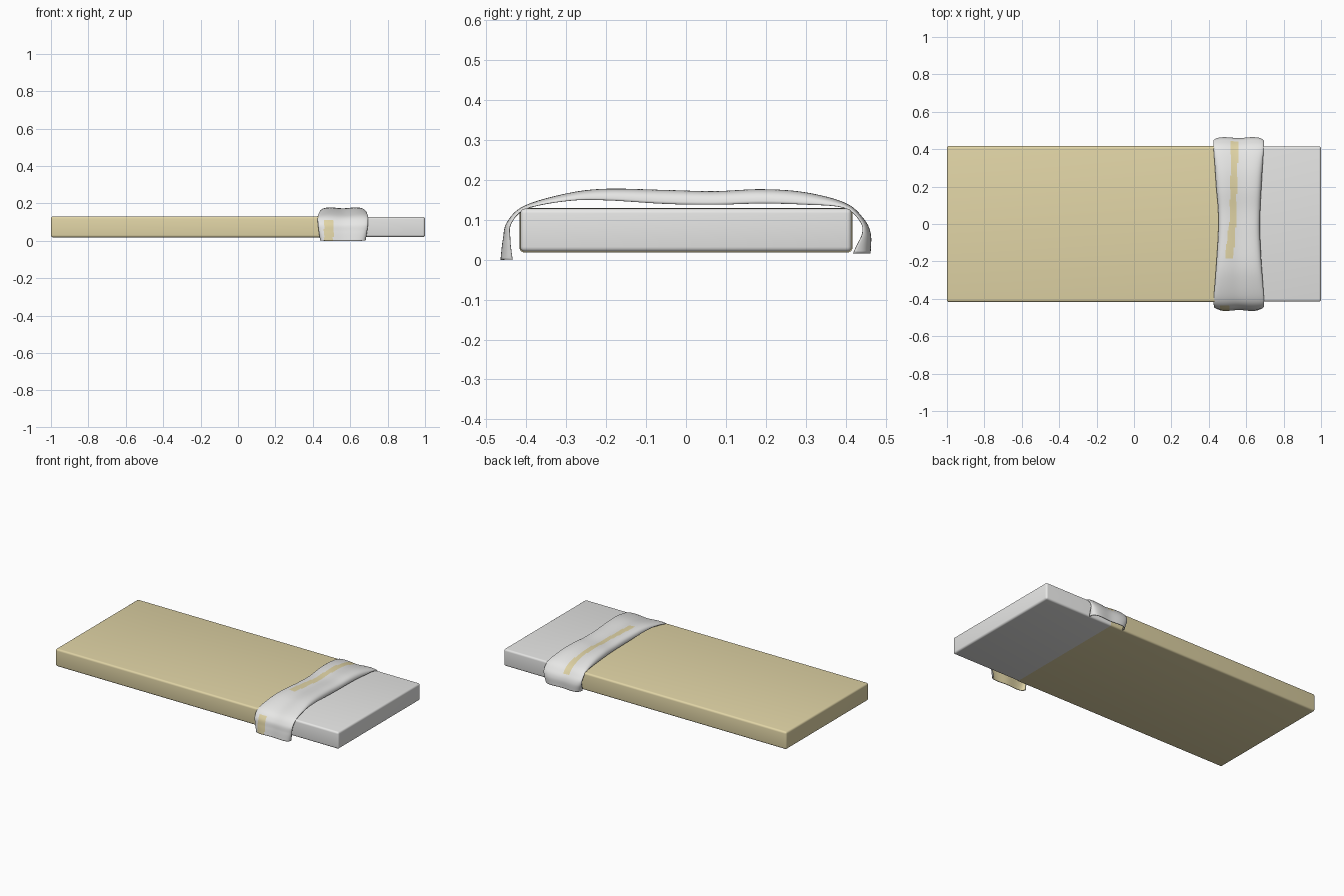
import bpy, bmesh, math
from mathutils import Vector

if "Cube" in bpy.data.objects:
    bpy.data.objects.remove(bpy.data.objects["Cube"])


def material(name, rgb):
    m = bpy.data.materials.new(name)
    m.diffuse_color = (*rgb, 1)
    m.use_nodes = True
    m.node_tree.nodes["Principled BSDF"].inputs["Base Color"].default_value = m.diffuse_color
    return m


white = material("white_linen", (0.80, 0.80, 0.79))
tan = material("tan_blanket", (0.75, 0.66, 0.38))


def finish(bm, name, mats):
    me = bpy.data.meshes.new(name)
    bm.to_mesh(me)
    bm.free()
    ob = bpy.data.objects.new(name, me)
    bpy.context.collection.objects.link(ob)
    for m in mats:
        me.materials.append(m)
    bpy.ops.object.select_all(action='DESELECT')
    ob.select_set(True)
    bpy.context.view_layer.objects.active = ob
    bpy.ops.object.shade_smooth_by_angle(angle=math.radians(40))
    return ob


def slab(name, lo, hi, mat, cut_x=None):
    """Rounded box, optionally sliced open at x = cut_x."""
    bm = bmesh.new()
    bmesh.ops.create_cube(bm, size=1)
    for v in bm.verts:
        v.co = Vector([(a + b) / 2 + c * (b - a) for a, b, c in zip(lo, hi, v.co)])
    bmesh.ops.bevel(bm, geom=bm.edges[:], offset=0.012, segments=4,
                    profile=0.5, affect='EDGES')
    if cut_x is not None:
        bmesh.ops.bisect_plane(bm, geom=bm.verts[:] + bm.edges[:] + bm.faces[:],
                               plane_co=(cut_x, 0, 0), plane_no=(1, 0, 0),
                               clear_outer=True)
    return finish(bm, name, [mat])


# Mattress and the blanket wrapped around it
slab("mattress", (-0.998, -0.415, 0.020), (1.0, 0.415, 0.128), white)
slab("blanket", (-1.0, -0.417, 0.018), (1.0, 0.417, 0.130), tan, cut_x=0.52)

# Folded-over band: stations of y, z, left x, right x, edge droop
stations = [
    (-0.466, 0.000, 0.440, 0.682, 0.032),
    (-0.460, 0.050, 0.432, 0.690, 0.020),
    (-0.449, 0.095, 0.427, 0.695, 0.012),
    (-0.405, 0.136, 0.426, 0.695, 0.010),
    (-0.300, 0.167, 0.434, 0.688, 0.020),
    (-0.200, 0.179, 0.441, 0.681, 0.030),
    (-0.050, 0.176, 0.450, 0.674, 0.036),
    (0.070, 0.173, 0.450, 0.675, 0.035),
    (0.190, 0.178, 0.440, 0.681, 0.037),
    (0.300, 0.170, 0.433, 0.687, 0.032),
    (0.400, 0.143, 0.426, 0.693, 0.014),
    (0.446, 0.103, 0.424, 0.695, 0.012),
    (0.464, 0.065, 0.427, 0.692, 0.024),
    (0.464, 0.015, 0.436, 0.685, 0.045),
]


def catmull(pts, steps):
    P = [Vector(p) for p in pts]
    P = [2 * P[0] - P[1]] + P + [2 * P[-1] - P[-2]]
    out = []
    for i in range(1, len(P) - 2):
        a, b, c, d = P[i - 1:i + 3]
        for k in range(steps):
            t = k / steps
            out.append(0.5 * (2 * b + (c - a) * t + (2 * a - 5 * b + 4 * c - d) * t**2
                              + (3 * b - a - 3 * c + d) * t**3))
    return out + [P[-2]]


path = catmull(stations, 8)
COLS = 48
bm = bmesh.new()
rows = []
for i, s in enumerate(path):
    a, b = path[max(i - 1, 0)], path[min(i + 1, len(path) - 1)]
    ty, tz = b[0] - a[0], b[1] - a[1]
    ln = math.hypot(ty, tz)
    ny, nz = -tz / ln, ty / ln
    row = []
    for j in range(COLS + 1):
        X = math.sin((2 * j / COLS - 1) * math.pi / 2)
        d = s[4] * (1 - max(0, 1 - abs(X) ** 6) ** 0.4)
        d += 0.006 * math.exp(-(X / 0.4) ** 2)
        x = (s[2] + s[3]) / 2 + X * (s[3] - s[2]) / 2
        row.append(bm.verts.new((x, s[0] - ny * d, max(0, s[1] - nz * d))))
    rows.append(row)


def streak(c):
    """Tan streaks showing through the white fold."""
    x, y, z = c
    if y < -0.435:
        return 0.46 < x < 0.51
    if y > 0.06:
        return 0.512 + 0.02 * (y - 0.06) < x < 0.545 + 0.04 * (y - 0.06) and z > 0.10
    return y > -0.19 and 0.485 + 0.12 * (y + 0.19) < x < 0.53 + 0.08 * (y + 0.19)


for r, q in zip(rows, rows[1:]):
    for j in range(COLS):
        f = bm.faces.new((r[j], r[j + 1], q[j + 1], q[j]))
        f.material_index = int(streak(f.calc_center_median()))

fold = finish(bm, "blanket_fold", [white, tan])
sol = fold.modifiers.new("thickness", 'SOLIDIFY')
sol.thickness = 0.005
sol.offset = -1
sol.material_offset = 1
